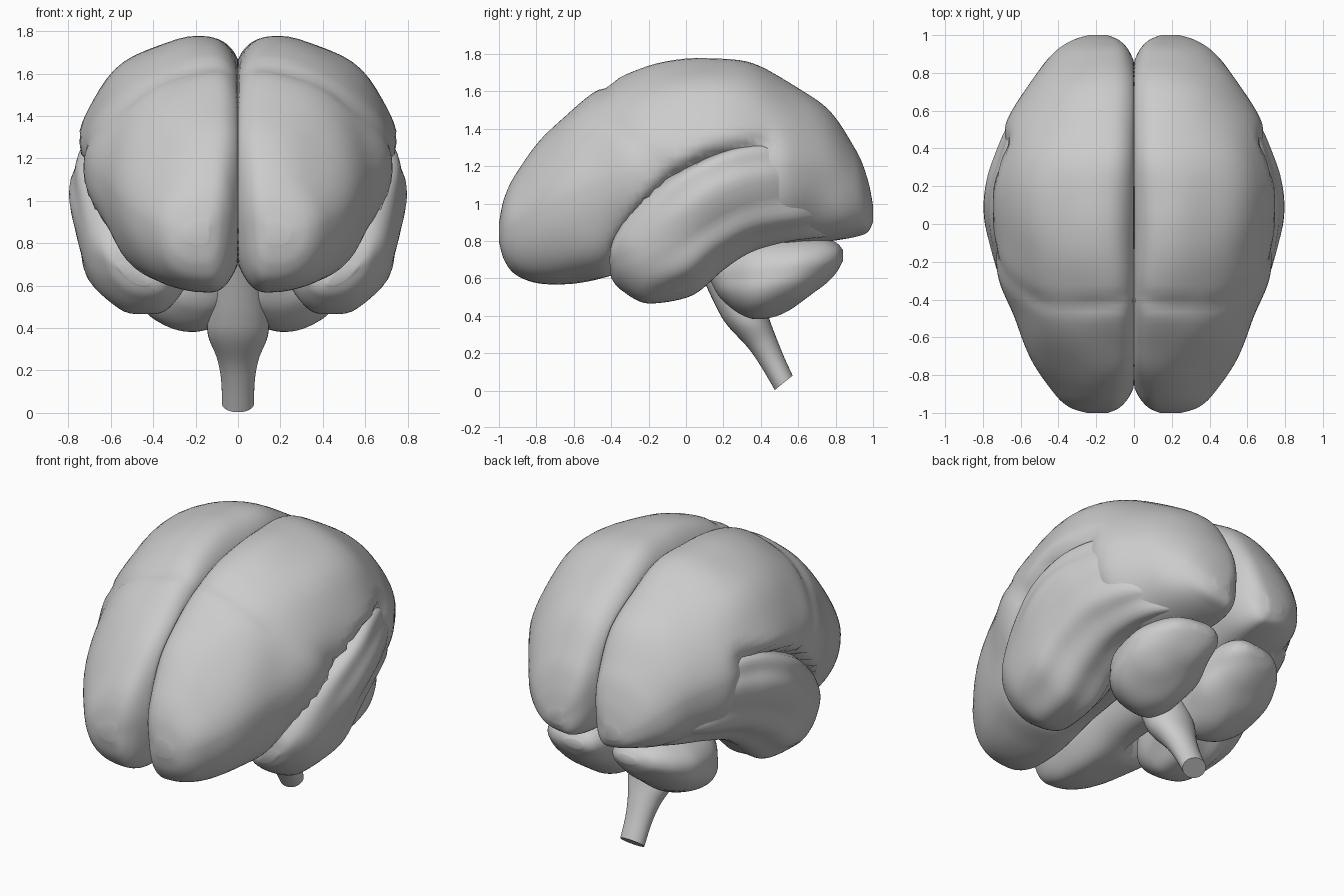
import bpy, bmesh, math
from mathutils import Vector, noise

if "Cube" in bpy.data.objects:
    bpy.data.objects.remove(bpy.data.objects["Cube"])


def smooth(t):
    t = max(0, min(1, t))
    return t * t * (3 - 2 * t)


def spline(stations, steps):
    # Catmull-Rom interpolation through the station values
    out = []
    n = len(stations)
    for i in range(n - 1):
        p = [stations[min(max(i + k, 0), n - 1)] for k in (-1, 0, 1, 2)]
        for j in range(steps):
            t = j / steps
            out.append([0.5 * (2 * b + (c - a) * t + (2 * a - 5 * b + 4 * c - d) * t * t
                               + (3 * b - a - 3 * c + d) * t ** 3) for a, b, c, d in zip(*p)])
    out.append(list(stations[-1]))
    return out


def seg_dist(p, path):
    # distance from p to a polyline
    best = 9.0
    for a, b in zip(path, path[1:]):
        a, b = Vector(a), Vector(b)
        ab = b - a
        t = max(0, min(1, (p - a).dot(ab) / ab.length_squared))
        best = min(best, (p - a - ab * t).length)
    return best


def loft(name, stations, frac, power, shape=None, mirror=True, sides=64, steps=8, shear=0):
    # station: upper y, upper z, lower y, lower z, inner x, outer x
    # power(y, outer, upper) gives the superellipse exponent of each quadrant
    bm = bmesh.new()
    rings = []
    for uy, uz, ly, lz, xi, xo in spline(stations, steps):
        c = xi + frac * (xo - xi)
        mid = Vector((c, (uy + ly) / 2, (uz + lz) / 2))
        ring = []
        for k in range(sides):
            a = 2 * math.pi * k / sides
            s, v = math.sin(a), math.cos(a)
            n = power(mid.y, s > 0, v > 0)
            s = math.copysign(abs(s) ** (2 / n), s)
            v = math.copysign(abs(v) ** (2 / n), v)
            p = Vector((c + s * ((xo - c) if s > 0 else (c - xi)) + shear * v,
                        mid.y + v * (uy - ly) / 2, mid.z + v * (uz - lz) / 2))
            if shape:
                p += (p - mid).normalized() * shape(p, a)
            if mirror:
                p.x = max(p.x, 0.0005)
            ring.append(bm.verts.new(p))
        rings.append(ring)
    for r, q in zip(rings, rings[1:]):
        for k in range(sides):
            m = (k + 1) % sides
            bm.faces.new((r[k], r[m], q[m], q[k]))
    bm.faces.new(rings[0])
    bm.faces.new(rings[-1])
    bmesh.ops.recalc_face_normals(bm, faces=bm.faces)
    me = bpy.data.meshes.new(name)
    bm.to_mesh(me)
    bm.free()
    ob = bpy.data.objects.new(name, me)
    bpy.context.collection.objects.link(ob)
    if mirror:
        ob.modifiers.new("mirror", 'MIRROR').use_mirror_merge = False
    bpy.context.view_layer.objects.active = ob
    ob.select_set(True)
    bpy.ops.object.shade_smooth_by_angle(angle=math.radians(60))
    ob.select_set(False)
    return ob


# Central sulcus across the top, lateral fissure above the temporal lobe
central = [(0.0, -0.42, 1.66), (0.2, -0.43, 1.64), (0.5, -0.40, 1.47), (0.65, -0.27, 1.32), (0.74, -0.1, 1.18)]
fissure = [(-.42, .66), (-.36, .80), (-.25, .97), (-.1, 1.14), (.1, 1.26), (.45, 1.35), (.7, 1.36)]


def fissure_z(y):
    for (a, za), (b, zb) in zip(fissure, fissure[1:]):
        if y <= b:
            return za + (zb - za) * (y - a) / (b - a)
    return fissure[-1][1]


def cortex(p, a):
    d = 0.022 * noise.noise(p * 3.2)
    d -= 0.022 * math.exp(-(seg_dist(p, central) / 0.045) ** 2)
    if math.sin(a) > 0.1 and -.42 < p.y < .6:
        below = fissure_z(p.y) - p.z
        d -= 0.13 * smooth(below / .09 + .3) * smooth((p.y + .42) / .1) * smooth((.56 - p.y) / .35)
        d -= 0.03 * math.exp(-(below / .035) ** 2) * smooth((.5 - p.y) / .1) * smooth((p.y + .1) / .2)
    return d


def cortex_power(y, outer, upper):
    if not outer:
        return 2.9 if upper else 2.3
    if upper:
        return 1.82
    return 2.5 - .5 * smooth((y + .5) / .2) * smooth((.5 - y) / .3)


def gyri(p, a):
    # long ridges running along the temporal lobe
    fade = smooth((p.y + 0.3) * 3)
    return 0.009 * fade * math.cos(9 * a) + 0.012 * noise.noise(p * 4)


# Cerebral hemispheres: y, top, bottom, inner, outer
cer = [(-1.0, .90, .79, .13, .25), (-.97, 1.04, .69, .07, .34), (-.9, 1.18, .615, .02, .42),
       (-.75, 1.37, .575, -.03, .52), (-.5, 1.59, .59, -.05, .635), (-.2, 1.735, .65, -.05, .73),
       (.2, 1.785, .70, -.05, .76), (.5, 1.68, .76, -.05, .69), (.75, 1.5, .80, -.03, .55),
       (.9, 1.3, .82, .02, .42), (.97, 1.13, .84, .07, .33), (1.0, 1.0, .89, .13, .25)]
loft("cerebral_hemispheres", [(y, t, y, b, i, o) for y, t, b, i, o in cer], 0.3, cortex_power, cortex)

# Temporal lobes, swept back and up along the lateral fissure
loft("temporal_lobes", [
    (-.41, .70, -.40, .60, .44, .54), (-.39, .81, -.35, .54, .34, .62), (-.29, .97, -.2, .46, .26, .71),
    (-.1, 1.15, .02, .50, .22, .765), (.1, 1.26, .2, .65, .2, .77), (.3, 1.33, .4, .755, .2, .73),
    (.5, 1.32, .65, .81, .2, .63), (.68, 1.22, .8, .84, .2, .45), (.75, 1.1, .84, .9, .2, .34)],
     0.5, lambda y, outer, upper: 2.8 if upper else 2.1, gyri, shear=0.05)

# Cerebellum
cbl = [(.13, .66, .58, .09, .20), (.2, .74, .47, .03, .34), (.35, .80, .38, .01, .46),
       (.55, .82, .43, 0, .50), (.7, .82, .53, .02, .46), (.8, .79, .62, .06, .36), (.84, .75, .69, .12, .25)]
loft("cerebellum", [(y, t, y, b, i, o) for y, t, b, i, o in cbl], 0.42,
     lambda y, outer, upper: 2.2 if upper else 1.9,
     lambda p, a: 0.015 * noise.noise(p * 5) - 0.006 * math.exp(-((p.z - 0.62 - 0.1 * (p.y - .5)) / 0.04) ** 2))

# Brain stem
stem = [(.3, .85, .0, .78, .10), (.35, .65, .08, .62, .125), (.42, .47, .16, .45, .145),
        (.45, .37, .22, .35, .14), (.48, .29, .33, .23, .10), (.52, .19, .40, .13, .08), (.57, .08, .475, .003, .075)]
loft("brain_stem", [(a, b, c, d, -w, w) for a, b, c, d, w in stem], 0.5, lambda y, o, u: 2, None, False, 32)
